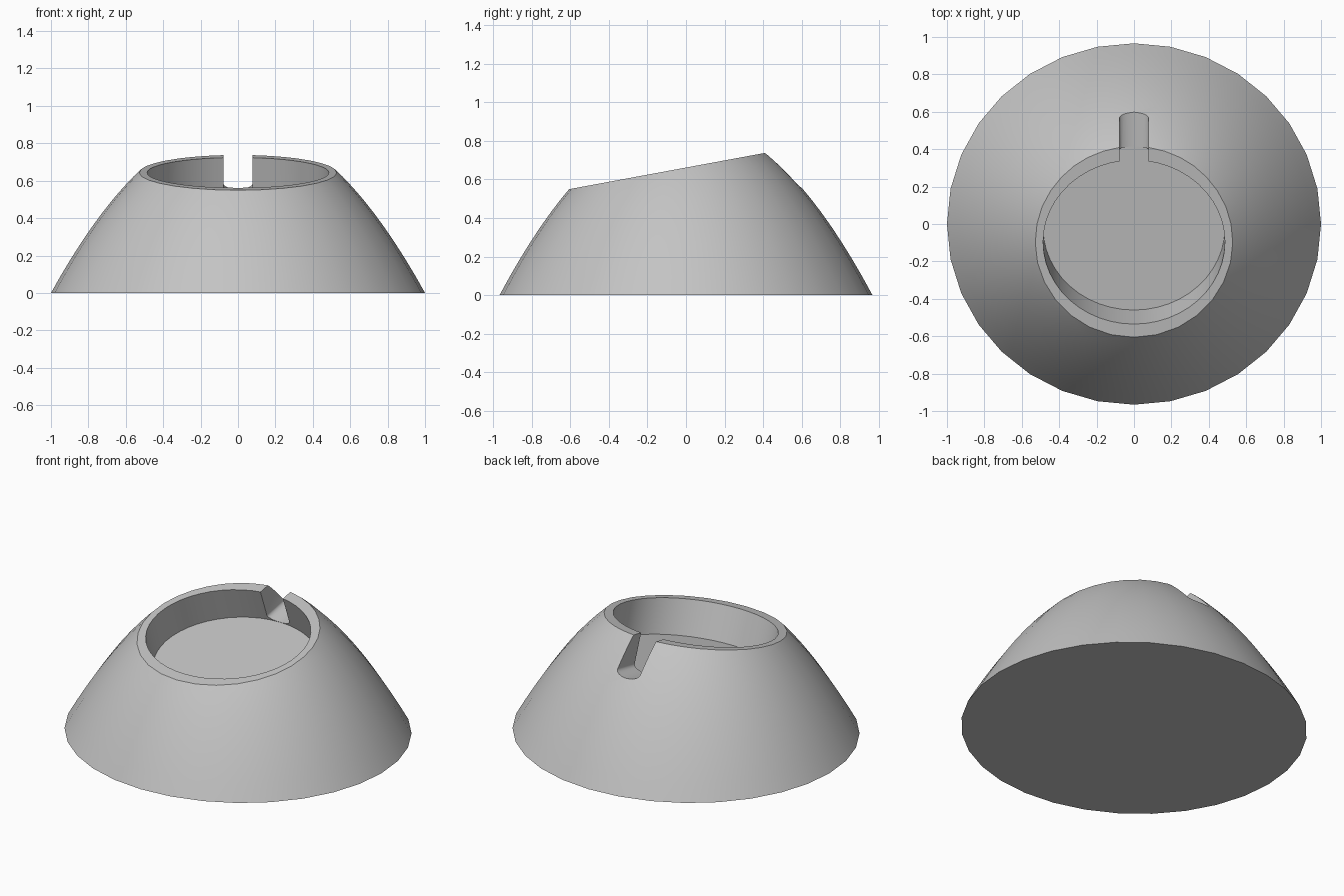
import bpy, bmesh, math
from mathutils import Vector

if "Cube" in bpy.data.objects:
    bpy.data.objects.remove(bpy.data.objects["Cube"])

SLOPE = 0.185      # tilt of the rim plane along y
RIM_MID = 0.661    # rim plane height at y = 0
DEPTH = 0.215      # vertical depth of the pocket

grey = bpy.data.materials.new("plain grey")
grey.use_nodes = True
colour = (0.55, 0.55, 0.55, 1)
grey.diffuse_color = colour
grey.node_tree.nodes["Principled BSDF"].inputs["Base Color"].default_value = colour


def rim_z(y):
    return RIM_MID + SLOPE * y


def loft(name, rings):
    """Closed solid from matching rings of points."""
    bm = bmesh.new()
    rows = [[bm.verts.new(p) for p in ring] for ring in rings]
    n = len(rows[0])
    for a, b in zip(rows, rows[1:]):
        for i in range(n):
            j = (i + 1) % n
            bm.faces.new((a[i], a[j], b[j], b[i]))
    bm.faces.new(rows[0][::-1])
    bm.faces.new(rows[-1])
    bmesh.ops.recalc_face_normals(bm, faces=bm.faces)
    mesh = bpy.data.meshes.new(name)
    bm.to_mesh(mesh)
    bm.free()
    obj = bpy.data.objects.new(name, mesh)
    bpy.context.collection.objects.link(obj)
    mesh.materials.append(grey)
    return obj


def ellipse(rx, ry, count):
    return [(rx * math.cos(math.tau * i / count), ry * math.sin(math.tau * i / count))
            for i in range(count)]


# Domed body following a parabola, sliced by the tilted rim plane
rings = []
for k in range(13):
    r = 1 - 0.055 * k
    rings.append([(x, y, 0.905 * (1 - r * r)) for x, y in ellipse(r, 0.966 * r, 32)])
body = loft("domed_body", rings)
bm = bmesh.new()
bm.from_mesh(body.data)
cut = bmesh.ops.bisect_plane(bm, geom=bm.verts[:] + bm.edges[:] + bm.faces[:], dist=1e-5,
                             plane_co=Vector((0, 0, RIM_MID)),
                             plane_no=Vector((0, -SLOPE, 1)), clear_outer=True)
edges = [e for e in cut["geom_cut"] if isinstance(e, bmesh.types.BMEdge)]
bmesh.ops.contextual_create(bm, geom=edges)
bmesh.ops.recalc_face_normals(bm, faces=bm.faces)
bm.to_mesh(body.data)
bm.free()

# Leaning oval pocket with its floor parallel to the rim
rings = []
for t in (1, -0.5):
    ring = [(x, y - 0.097 + 0.075 * t) for x, y in ellipse(0.486, 0.438, 48)]
    rings.append([(x, y, rim_z(y) - DEPTH * t) for x, y in ring])
pocket = loft("pocket_cutter", rings)

# Round-bottomed slot running out through the back
HALF, SAG = 0.078, 0.032
section = [(-HALF, 0.5), (HALF, 0.5)]
for i in range(13):
    a = math.pi * i / 12
    section.append((HALF * math.cos(a), SAG * (1 - math.sin(a))))
slot = loft("slot_cutter", [[(x, y, rim_z(y) - DEPTH + 0.001 + h) for x, h in section]
                            for y in (0.1, 1.1)])

bpy.context.view_layer.objects.active = body
for cutter in (pocket, slot):
    mod = body.modifiers.new("cut", "BOOLEAN")
    mod.operation = "DIFFERENCE"
    mod.solver = "EXACT"
    mod.object = cutter
    bpy.ops.object.modifier_apply(modifier=mod.name)
    bpy.data.objects.remove(cutter)

bpy.ops.object.select_all(action="DESELECT")
body.select_set(True)
bpy.ops.object.shade_smooth_by_angle(angle=math.radians(30))
